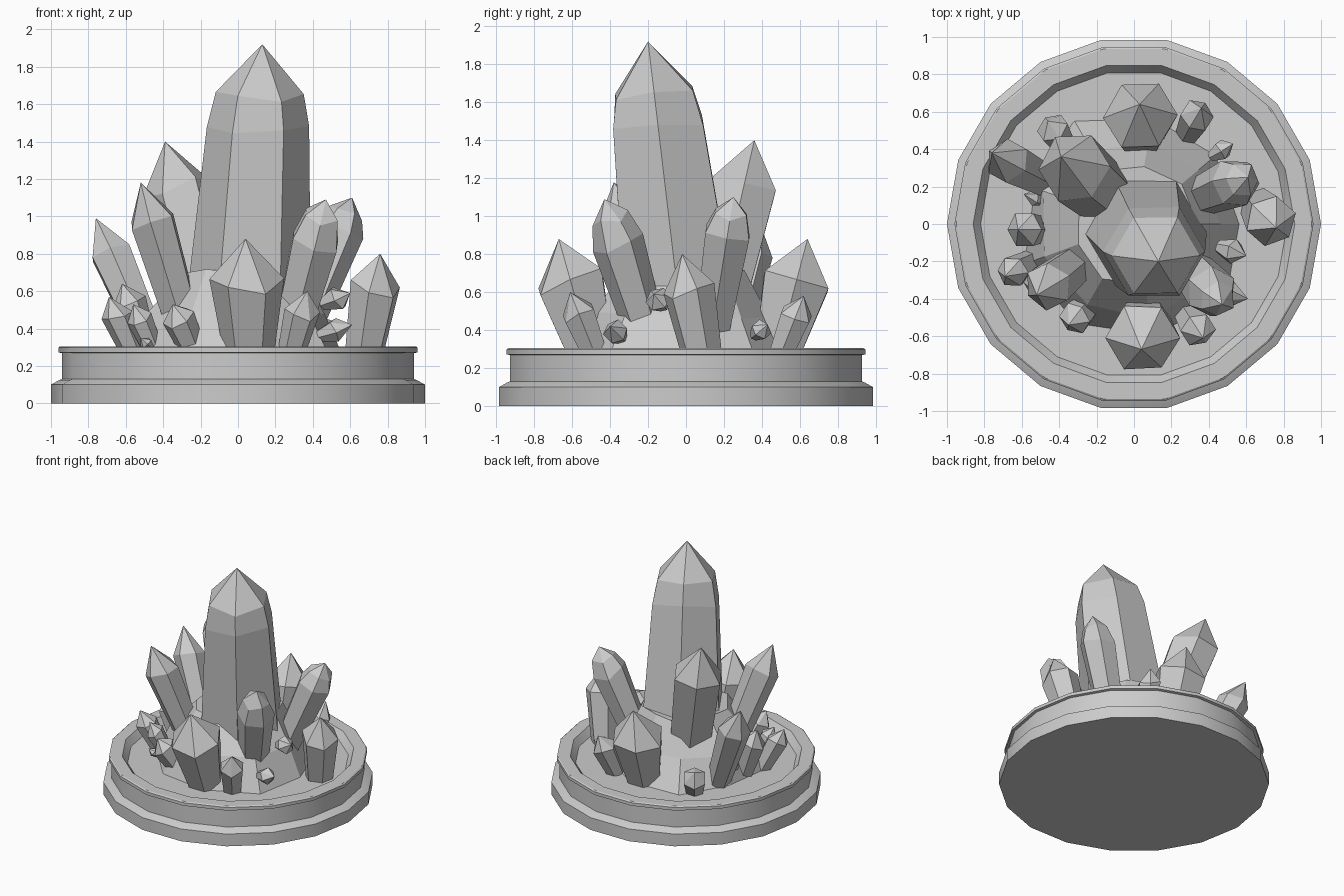
import bpy, bmesh, math, random
from mathutils import Vector

random.seed(4)
cube = bpy.data.objects.get("Cube")
if cube:
    bpy.data.objects.remove(cube, do_unlink=True)

grey = bpy.data.materials.new("stone_grey")
grey.use_nodes = True
grey.diffuse_color = (0.6, 0.6, 0.6, 1)
grey.node_tree.nodes["Principled BSDF"].inputs["Base Color"].default_value = (0.6, 0.6, 0.6, 1)


def finish(bm, name):
    bmesh.ops.recalc_face_normals(bm, faces=bm.faces)
    mesh = bpy.data.meshes.new(name)
    bm.to_mesh(mesh)
    bm.free()
    mesh.materials.append(grey)
    obj = bpy.data.objects.new(name, mesh)
    bpy.context.collection.objects.link(obj)
    return obj


def bridge(bm, low, high):
    count = len(low)
    for i in range(count):
        j = (i + 1) % count
        bm.faces.new((low[i], low[j], high[j], high[i]))


def lathe(name, profile, sides, jitter=0.0):
    """Stack of polygon rings from (radius, height) pairs, capped at both ends."""
    bm = bmesh.new()
    rings = []
    for radius, z in profile:
        ring = []
        for i in range(sides):
            a = math.tau * i / sides
            r = radius * (1 + random.uniform(-jitter, jitter))
            lift = random.uniform(-jitter, jitter) * 0.3 if rings else 0
            ring.append(bm.verts.new((r * math.cos(a), r * math.sin(a), z + lift)))
        rings.append(ring)
    for low, high in zip(rings, rings[1:]):
        bridge(bm, low, high)
    bm.faces.new(rings[0])
    bm.faces.new(rings[-1])
    return finish(bm, name)


def crystal(name, root, tip, radius, shoulder=0.7, taper=0.75, bevel=None, phase=0.0, rough=0.2):
    """Six-sided shaft from root to shoulder, closed by a point at the tip.
    bevel is an optional (fraction, radius) ring between shoulder and tip."""
    root, tip = Vector(root), Vector(tip)
    axis = (tip - root).normalized()
    u = Vector((1, 0, 0))
    u = (u - axis * u.dot(axis)).normalized()
    v = axis.cross(u)
    levels = [(0, radius * taper), (shoulder, radius)]
    if bevel:
        levels.append(bevel)
    bm = bmesh.new()
    rings = []
    for fraction, r in levels:
        centre = root.lerp(tip, fraction)
        ring = []
        for i in range(6):
            a = math.tau * i / 6 + phase
            p = centre + (u * math.cos(a) + v * math.sin(a)) * r
            if fraction:
                p += axis * random.uniform(-rough, rough) * r
            ring.append(bm.verts.new(p))
        rings.append(ring)
    for low, high in zip(rings, rings[1:]):
        bridge(bm, low, high)
    bm.faces.new(rings[0])
    point = bm.verts.new(tip)
    for i in range(6):
        bm.faces.new((rings[-1][i], rings[-1][(i + 1) % 6], point))
    return finish(bm, name)


# Round stepped plinth with a recessed top
plinth = lathe("plinth", [(1, 0), (1, .1), (.955, .125), (.94, .13), (.94, .268), (.96, .273),
                          (.96, .298), (.95, .305), (.86, .305), (.82, .25)], 18)
bpy.ops.object.select_all(action="DESELECT")
plinth.select_set(True)
bpy.context.view_layer.objects.active = plinth
bpy.ops.object.shade_smooth_by_angle(angle=math.radians(30))

# Rocky mound under the cluster
lathe("rock_mound", [(.6, .24), (.48, .48), (.33, .7)], 9, jitter=0.08)

# Tall centre crystal with a bevelled crown
crystal("centre_crystal", (.05, -.02, .4), (.13, -.2, 1.92), .273,
        shoulder=.71, taper=1.25, bevel=(.825, .235), rough=.08)

# Large and medium crystals leaning outward
crystal("front_crystal", (.06, -.49, .24), (.04, -.67, .88), .2, shoulder=.62, taper=.65)
crystal("back_crystal", (.04, .47, .24), (.03, .64, .88), .2, shoulder=.62, taper=.65)
crystal("left_back_crystal", (-.12, .13, .4), (-.39, .36, 1.4), .195, shoulder=.74, taper=.85)
crystal("left_front_crystal", (-.27, -.18, .35), (-.52, -.38, 1.18), .13, shoulder=.76, phase=.5)
crystal("far_left_crystal", (-.45, .22, .28), (-.76, .38, .99), .12, shoulder=.72, phase=.5)
crystal("right_crystal", (.67, .09, .24), (.76, -.02, .8), .14, shoulder=.68, phase=.3)
crystal("right_front_crystal", (.28, -.2, .35), (.47, -.43, 1.09), .14,
        shoulder=.7, bevel=(.87, .1), phase=.5)
crystal("right_back_crystal", (.32, .13, .35), (.61, .25, 1.1), .135,
        shoulder=.75, bevel=(.9, .095))

# Small crystals around the edge
crystal("small_left_crystal", (-.5, -.03, .27), (-.62, -.03, .64), .1)
crystal("small_left_front_crystal", (-.55, -.2, .25), (-.69, -.28, .57), .085)
crystal("small_left_inner_crystal", (-.45, -.27, .28), (-.56, -.34, .53), .07)
crystal("small_front_left_crystal", (-.23, -.42, .26), (-.35, -.54, .53), .09)
crystal("small_front_right_crystal", (.28, -.47, .25), (.37, -.61, .6), .095)
crystal("small_back_right_crystal", (.29, .49, .25), (.36, .62, .58), .09)
crystal("small_back_left_crystal", (-.38, .43, .25), (-.46, .55, .47), .09)

# Tiny shards pointing out of the mound
shards = {
    "right": ((.45, -.12, .53), (.6, -.17, .59), .07),
    "right_front": ((.43, -.34, .36), (.61, -.4, .42), .065),
    "right_back": ((.41, .36, .37), (.53, .43, .43), .055),
    "left_back": ((-.47, .12, .35), (-.59, .16, .43), .045),
    "front_left": ((-.46, -.36, .29), (-.52, -.41, .35), .035),
}
for side, (root, tip, radius) in shards.items():
    crystal(side + "_shard", root, tip, radius, shoulder=.55, taper=.5)
